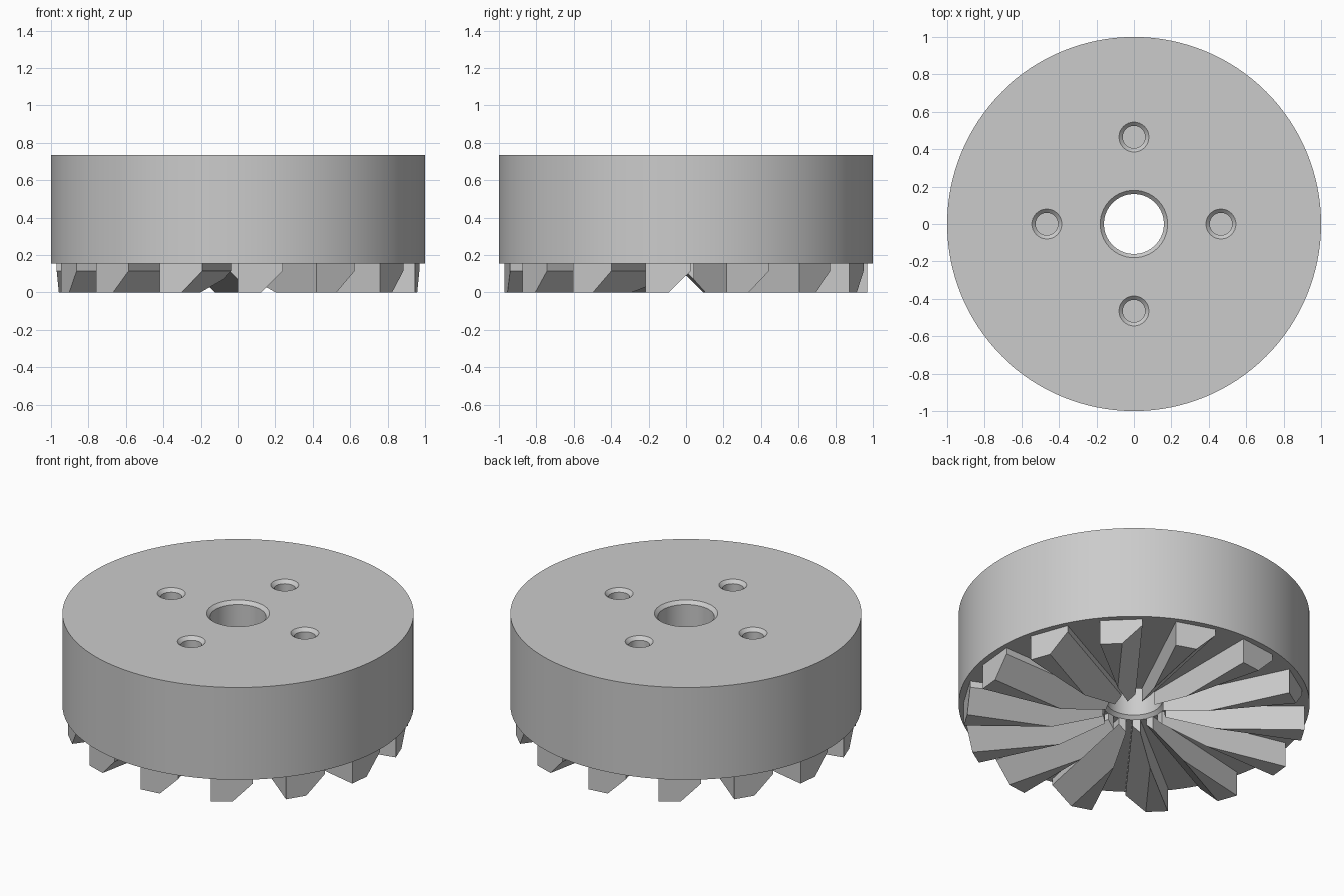
import bpy
import bmesh
from math import radians, cos, sin, tau
from mathutils import Vector, Matrix

if "Cube" in bpy.data.objects:
    bpy.data.objects.remove(bpy.data.objects["Cube"])

TOP, BASE = 0.735, 0.155        # disc heights
BORE, CHAMFER = 0.16, 0.02
TEETH, TOOTH_ANGLE = 14, radians(14.3)
TOOTH_IN, TOOTH_OUT = 0.18, 0.97
BEVEL_Z = 0.115                 # height where the tooth bevel starts

GREY = (0.6, 0.6, 0.6, 1.0)
steel = bpy.data.materials.new("steel_grey")
steel.use_nodes = True
steel.diffuse_color = GREY
steel.node_tree.nodes["Principled BSDF"].inputs["Base Color"].default_value = GREY


def add_object(name, bm):
    bmesh.ops.recalc_face_normals(bm, faces=bm.faces)
    mesh = bpy.data.meshes.new(name)
    bm.to_mesh(mesh)
    bm.free()
    mesh.materials.append(steel)
    obj = bpy.data.objects.new(name, mesh)
    bpy.context.collection.objects.link(obj)
    return obj


def lathe(name, profile, steps, closed):
    """Turn an (r, z) profile around the z axis."""
    bm = bmesh.new()
    verts = [bm.verts.new((r, 0, z)) for r, z in profile]
    edges = [bm.edges.new(pair) for pair in zip(verts, verts[1:])]
    if closed:
        edges.append(bm.edges.new((verts[-1], verts[0])))
    bmesh.ops.spin(bm, geom=verts + edges, cent=(0, 0, 0), axis=(0, 0, 1),
                   angle=tau, steps=steps)
    bmesh.ops.remove_doubles(bm, verts=bm.verts, dist=1e-5)
    return add_object(name, bm)


# Disc with a chamfered centre bore
disc = lathe("disc_body", [
    (BORE, BASE + CHAMFER), (BORE + CHAMFER, BASE), (1, BASE),
    (1, TOP), (BORE + CHAMFER, TOP), (BORE, TOP - CHAMFER)], 128, True)

# Four blind bolt holes with countersunk rims
for i in range(4):
    cutter = lathe("bolt_hole_cutter", [
        (0, -0.3), (0.06, -0.3), (0.06, -CHAMFER),
        (0.08, 0), (0.08, 0.05), (0, 0.05)], 32, False)
    cutter.hide_render = True
    cutter.matrix_world = (Matrix.Rotation(i * tau / 4, 4, 'Z')
                           @ Matrix.Translation((0.465, 0, TOP)))
    cut = disc.modifiers.new("bolt_hole", 'BOOLEAN')
    cut.operation = 'DIFFERENCE'
    cut.solver = 'EXACT'
    cut.object = cutter
    bpy.context.view_layer.objects.active = disc
    bpy.ops.object.modifier_apply(modifier=cut.name)
    bpy.data.objects.remove(cutter)

bpy.ops.object.select_all(action='DESELECT')
disc.select_set(True)
bpy.context.view_layer.objects.active = disc
bpy.ops.object.shade_smooth_by_angle(angle=radians(30))


def tooth(index):
    """Radial wedge with one upright side and one bevelled side."""
    start = index * tau / TEETH - tau / 4
    end = start + TOOTH_ANGLE
    bm = bmesh.new()
    corners = [(TOOTH_IN, start), (TOOTH_OUT, start), (TOOTH_OUT, end), (TOOTH_IN, end)]
    root = bm.faces.new([bm.verts.new((r * cos(a), r * sin(a), BASE + 0.005))
                         for r, a in corners])
    new = bmesh.ops.extrude_face_region(bm, geom=[root], use_keep_orig=True)["geom"]
    for v in new:
        if isinstance(v, bmesh.types.BMVert):
            v.co.z = 0
    bmesh.ops.recalc_face_normals(bm, faces=bm.faces)
    # Slice the trailing lower edge along a 45 degree plane
    edge_point = Vector((TOOTH_OUT * cos(end), TOOTH_OUT * sin(end), BEVEL_Z))
    normal = Vector((-sin(end), cos(end), -1)).normalized()
    sliced = bmesh.ops.bisect_plane(
        bm, geom=bm.verts[:] + bm.edges[:] + bm.faces[:], dist=1e-5,
        plane_co=edge_point, plane_no=normal, clear_outer=True)
    rim = [e for e in sliced["geom_cut"] if isinstance(e, bmesh.types.BMEdge)]
    bmesh.ops.holes_fill(bm, edges=rim, sides=0)
    add_object(f"tooth_{index + 1}", bm)


# Ring of cutting teeth under the disc
for i in range(TEETH):
    tooth(i)
